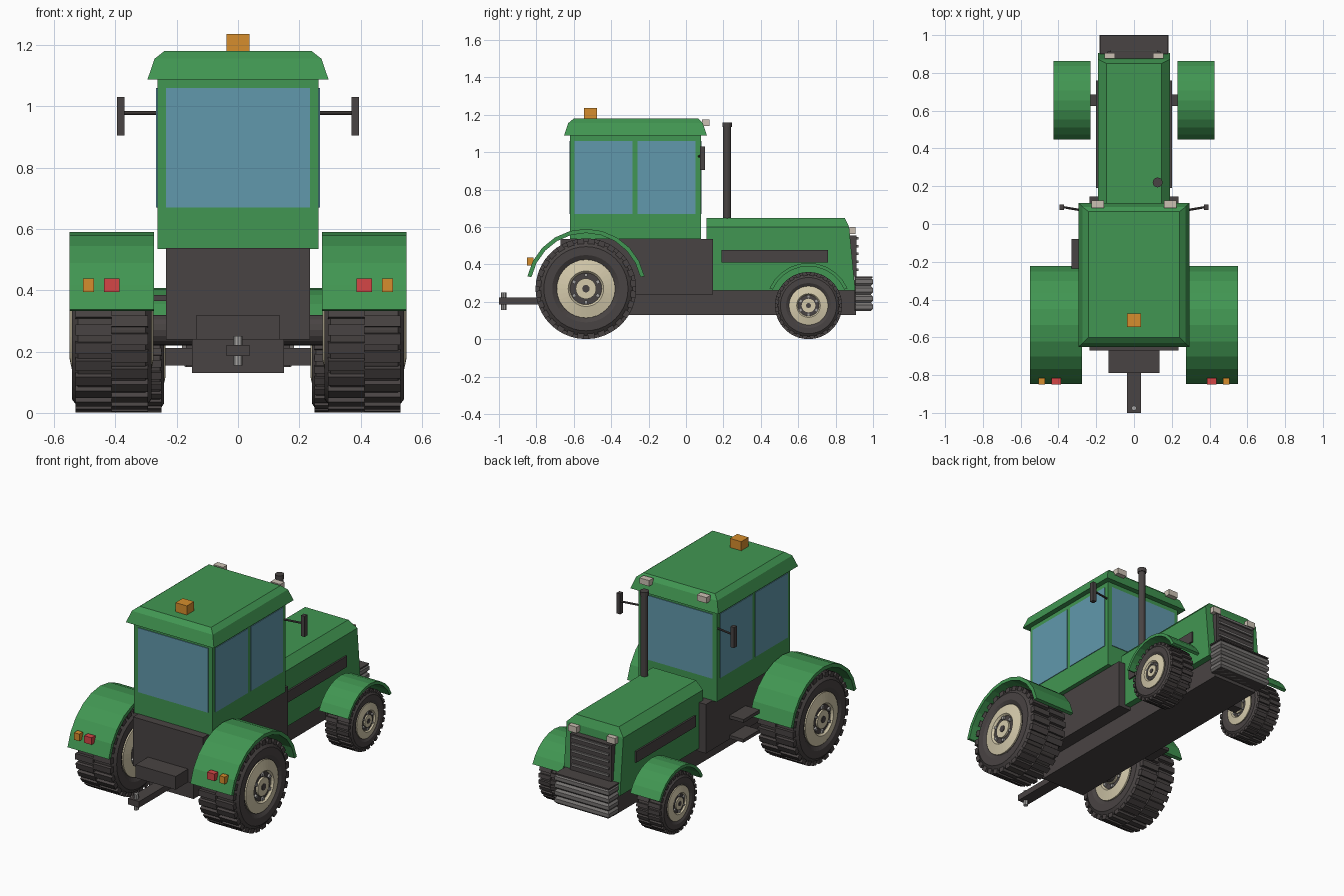
import bpy, bmesh
from math import pi, sin, cos, radians
from mathutils import Matrix, Vector

cube = bpy.data.objects.get("Cube")
if cube:
    bpy.data.objects.remove(cube, do_unlink=True)


def material(name, r, g, b):
    m = bpy.data.materials.new(name)
    m.use_nodes = True
    m.diffuse_color = (r, g, b, 1)
    m.node_tree.nodes["Principled BSDF"].inputs["Base Color"].default_value = (r, g, b, 1)
    return m


GREEN = material("green paint", .053, .305, .084)
DARK = material("dark charcoal", .066, .057, .056)
GLASS = material("blue glass", .12, .314, .413)
CREAM = material("cream rim", .66, .59, .41)
ORANGE = material("orange lamp", .67, .27, .026)
RED = material("red lamp", .66, .061, .061)
LAMP = material("pale lamp", .6, .53, .45)
GREY = material("mid grey", .18, .17, .165)
SILVER = material("silver", .38, .37, .36)


def finish(name, bm, mat):
    bmesh.ops.recalc_face_normals(bm, faces=bm.faces)
    me = bpy.data.meshes.new(name)
    bm.to_mesh(me)
    bm.free()
    me.materials.append(mat)
    ob = bpy.data.objects.new(name, me)
    bpy.context.collection.objects.link(ob)
    return ob


def add_box(bm, x, y, z, matrix=Matrix()):
    lo, hi = Vector((x[0], y[0], z[0])), Vector((x[1], y[1], z[1]))
    place = Matrix.Translation((lo + hi) / 2) @ Matrix.Diagonal((*(hi - lo), 1))
    bmesh.ops.create_cube(bm, size=1, matrix=matrix @ place)


def box(name, x, y, z, mat):
    bm = bmesh.new()
    add_box(bm, x, y, z)
    return finish(name, bm, mat)


def pair(name, x, y, z, mat):
    """The same box on both sides."""
    box("left_" + name, x, y, z, mat)
    box("right_" + name, (-x[1], -x[0]), y, z, mat)


def stack(name, layers, mat):
    """Rectangles (half width, back, front, height) skinned upwards."""
    bm = bmesh.new()
    rings = [[bm.verts.new(p) for p in ((-w, a, z), (w, a, z), (w, b, z), (-w, b, z))]
             for w, a, b, z in layers]
    for low, high in zip(rings, rings[1:]):
        for i in range(4):
            j = (i + 1) % 4
            bm.faces.new((low[i], low[j], high[j], high[i]))
    bm.faces.new(rings[0])
    bm.faces.new(rings[-1])
    return finish(name, bm, mat)


def sweep(name, profile, start, end, steps, centre, mat, scale=1):
    """Turn a closed (x, radius) profile about the x axis."""
    bm = bmesh.new()
    full = abs(end - start) > 6.28
    rings = []
    for k in range(steps if full else steps + 1):
        a = start + (end - start) * k / steps
        rings.append([bm.verts.new((x, r * cos(a), r * sin(a))) for x, r in profile])
    n = len(profile)
    for k in range(steps):
        p, q = rings[k], rings[(k + 1) % len(rings)]
        for i in range(n):
            j = (i + 1) % n
            bm.faces.new((p[i], p[j], q[j], q[i]))
    if not full:
        bm.faces.new(rings[0])
        bm.faces.new(rings[-1])
    bmesh.ops.transform(bm, matrix=Matrix.Translation(centre) @ Matrix.Scale(scale, 4), verts=bm.verts)
    return finish(name, bm, mat)


def rod(name, a, b, radius, mat, sides=16):
    a, b = Vector(a), Vector(b)
    d = b - a
    bm = bmesh.new()
    m = Matrix.Translation((a + b) / 2) @ d.to_track_quat('Z', 'Y').to_matrix().to_4x4()
    bmesh.ops.create_cone(bm, cap_ends=True, segments=sides, radius1=radius,
                          radius2=radius, depth=d.length, matrix=m)
    return finish(name, bm, mat)


def wheel(name, centre, s):
    c = Vector(centre)
    tyre = [(-.112, .15), (-.13, .18), (-.13, .225), (-.11, .252),
            (.11, .252), (.13, .225), (.13, .18), (.112, .15)]
    sweep(name + "_tyre", tyre, 0, 2 * pi, 40, c, DARK, s)
    rim = [(-.125, .085), (-.137, .095), (-.124, .156), (.124, .156), (.137, .095), (.125, .085)]
    sweep(name + "_rim", rim, 0, 2 * pi, 32, c, CREAM, s)
    # Stacked hub discs, seen from both sides
    for part, half, r, mat in (("hub_recess", .122, .088, DARK), ("hub", .134, .055, CREAM),
                               ("hub_cap", .138, .02, DARK)):
        off = Vector((half * s, 0, 0))
        rod(name + "_" + part, c - off, c + off, r * s, mat, 24)
    place = Matrix.Translation(c) @ Matrix.Scale(s, 4)
    # Staggered tread blocks
    bm = bmesh.new()
    count = 28
    for k in range(count):
        for side in (0, 1):
            turn = Matrix.Rotation(2 * pi * (k + side / 2) / count, 4, 'X')
            x = (0, .118) if side else (-.118, 0)
            add_box(bm, x, (-.018, .018), (.235, .2685), place @ turn)
    finish(name + "_tread", bm, DARK)
    bm = bmesh.new()
    for k in range(6):
        add_box(bm, (-.134, .134), (-.009, .009), (.064, .082),
                place @ Matrix.Rotation(pi * k / 3, 4, 'X'))
    finish(name + "_bolts", bm, SILVER)


# Chassis and hitch
box("chassis", (-.15, .15), (-.64, .91), (.13, .262), DARK)
box("transmission_body", (-.235, .235), (-.67, .145), (.24, .537), DARK)
box("hitch_block", (-.135, .135), (-.79, -.66), (.24, .32), DARK)
box("drawbar", (-.037, .037), (-1, -.62), (.185, .222), DARK)
rod("hitch_pin", (0, -.975, .155), (0, -.975, .25), .014, SILVER, 8)
rod("rear_axle", (-.4, -.535, .27), (.4, -.535, .27), .05, DARK)
box("front_axle", (-.32, .32), (.625, .685), (.155, .212), DARK)

# Hood with side vents and exhaust
stack("hood", [(.19, .11, .905, .26), (.19, .11, .872, .6), (.145, .11, .85, .647)], GREEN)
pair("side_vent", (.185, .2), (.19, .76), (.41, .477), DARK)
rod("exhaust_pipe", (.125, .22, .63), (.125, .22, 1.15), .021, DARK)
rod("exhaust_cap", (.125, .22, 1.135), (.125, .22, 1.16), .026, DARK)

# Grille, headlights and front weights
box("grille", (-.14, .14), (.86, .912), (.335, .555), DARK)
for i in range(5):
    z = .365 + i * .042
    box("grille_bar", (-.125, .125), (.905, .922), (z, z + .014), GREY)
pair("headlight", (.1, .157), (.875, .905), (.563, .6), LAMP)
box("weight_core", (-.17, .17), (.9, .985), (.15, .335), DARK)
for i in range(4):
    z = .15 + i * .045
    stack("front_weight", [(.172, .905, .988, z), (.182, .905, 1, z + .012),
                           (.182, .905, 1, z + .033), (.172, .905, .988, z + .045)], GREY)
box("weight_top_plate", (-.18, .18), (.9, .998), (.328, .336), DARK)

# Cab, windows and roof
box("cab", (-.263, .263), (-.62, .08), (.535, 1.1), GREEN)
GLASS_Z = (.67, 1.06)
box("rear_window", (-.235, .235), (-.624, -.617), GLASS_Z, GLASS)
box("front_window", (-.235, .235), (.077, .084), GLASS_Z, GLASS)
pair("rear_side_window", (.26, .267), (-.595, -.285), GLASS_Z, GLASS)
pair("front_side_window", (.26, .267), (-.258, .052), GLASS_Z, GLASS)
stack("roof", [(.295, -.652, .112, 1.088), (.272, -.63, .09, 1.155),
               (.24, -.6, .065, 1.18)], GREEN)
box("beacon", (-.038, .038), (-.545, -.475), (1.175, 1.235), ORANGE)
pair("roof_light", (.16, .225), (.085, .125), (1.14, 1.175), LAMP)

# Mirrors
for side, s in (("left", 1), ("right", -1)):
    rod(side + "_mirror_arm", (s * .25, .068, .978), (s * .38, .09, .978), .006, DARK, 8)
pair("mirror", (.37, .394), (.075, .102), (.905, 1.03), DARK)

# Access steps
for z in (.245, .365):
    box("step", (-.33, -.225), (-.235, -.08), (z, z + .02), DARK)

# Wheels, fenders and tail lamps
for side, s in (("left", 1), ("right", -1)):
    rear = Vector((s * .412, -.535, .27))
    front = Vector((s * .328, .655, .18))
    wheel(side + "_rear_wheel", rear, 1)
    wheel(side + "_front_wheel", front, .667)
    for name, c, w, r, t, a in (("rear", rear, .138, .32, .022, 12),
                                ("front", front, .098, .228, .018, 24)):
        arch = [(-w, r - t), (w, r - t), (w, r), (-w, r)]
        sweep(side + "_" + name + "_fender", arch, radians(a), radians(180 - a), 10, c, GREEN)
pair("tail_lamp", (.387, .437), (-.85, -.815), (.395, .438), RED)
pair("turn_lamp", (.47, .506), (-.85, -.815), (.395, .438), ORANGE)
